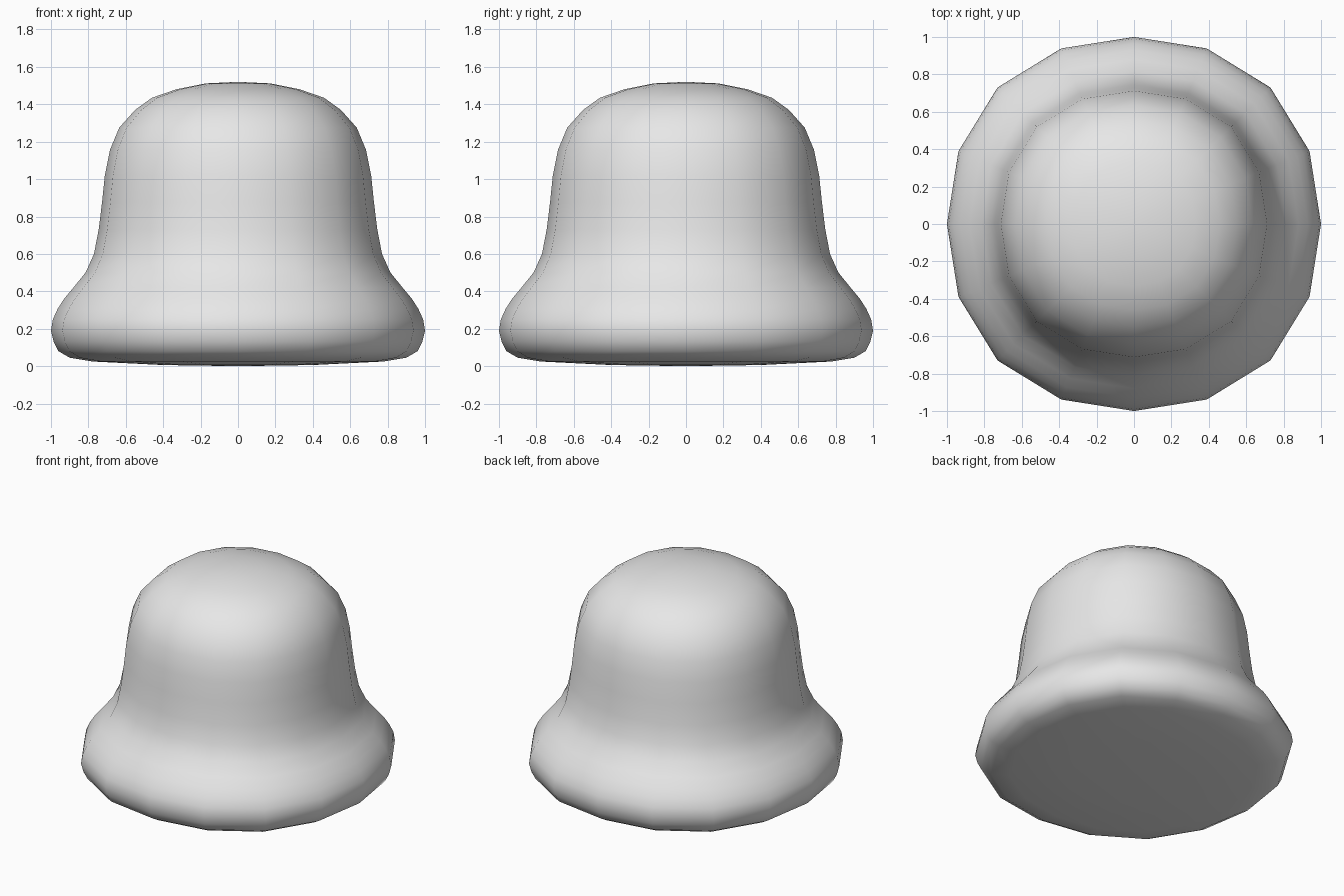
import bpy
import bmesh
from math import cos, sin, tau

cube = bpy.data.objects.get("Cube")
if cube:
    bpy.data.objects.remove(cube, do_unlink=True)

SIDES = 16

# Bell outline as (radius, height), from underside to crown
PROFILE = [
    (0.40, 0.006), (0.78, 0.025), (0.90, 0.045), (0.96, 0.08), (0.985, 0.13),
    (1.0, 0.19), (0.99, 0.25), (0.965, 0.305), (0.93, 0.36), (0.88, 0.42),
    (0.815, 0.50), (0.77, 0.60), (0.745, 0.73), (0.727, 0.875), (0.712, 1.02),
    (0.685, 1.155), (0.635, 1.275), (0.55, 1.37), (0.46, 1.435),
    (0.33, 1.48), (0.17, 1.512),
]
BOTTOM, TOP = 0.0, 1.52


def ring(bm, radius, z):
    """Slightly squared ring, fuller on the diagonals."""
    verts = []
    for i in range(SIDES):
        a = tau * i / SIDES
        r = radius * (1 + 0.016 * (1 - cos(4 * a)))
        verts.append(bm.verts.new((r * cos(a), r * sin(a), z)))
    return verts


# Bell body: rings bridged together and closed at both poles
bm = bmesh.new()
rings = [ring(bm, r, z) for r, z in PROFILE]
base = bm.verts.new((0, 0, BOTTOM))
crown = bm.verts.new((0, 0, TOP))
for i in range(SIDES):
    j = (i + 1) % SIDES
    for low, high in zip(rings, rings[1:]):
        bm.faces.new((low[i], low[j], high[j], high[i]))
    bm.faces.new((base, rings[0][j], rings[0][i]))
    bm.faces.new((crown, rings[-1][i], rings[-1][j]))
bmesh.ops.recalc_face_normals(bm, faces=bm.faces)
for face in bm.faces:
    face.smooth = True

mesh = bpy.data.meshes.new("bell_body")
bm.to_mesh(mesh)
bm.free()
bell = bpy.data.objects.new("bell_body", mesh)
bpy.context.collection.objects.link(bell)

# Plain light grey
grey = bpy.data.materials.new("light_grey")
grey.use_nodes = True
colour = (0.8, 0.8, 0.8, 1)
grey.diffuse_color = colour
grey.node_tree.nodes["Principled BSDF"].inputs["Base Color"].default_value = colour
mesh.materials.append(grey)
